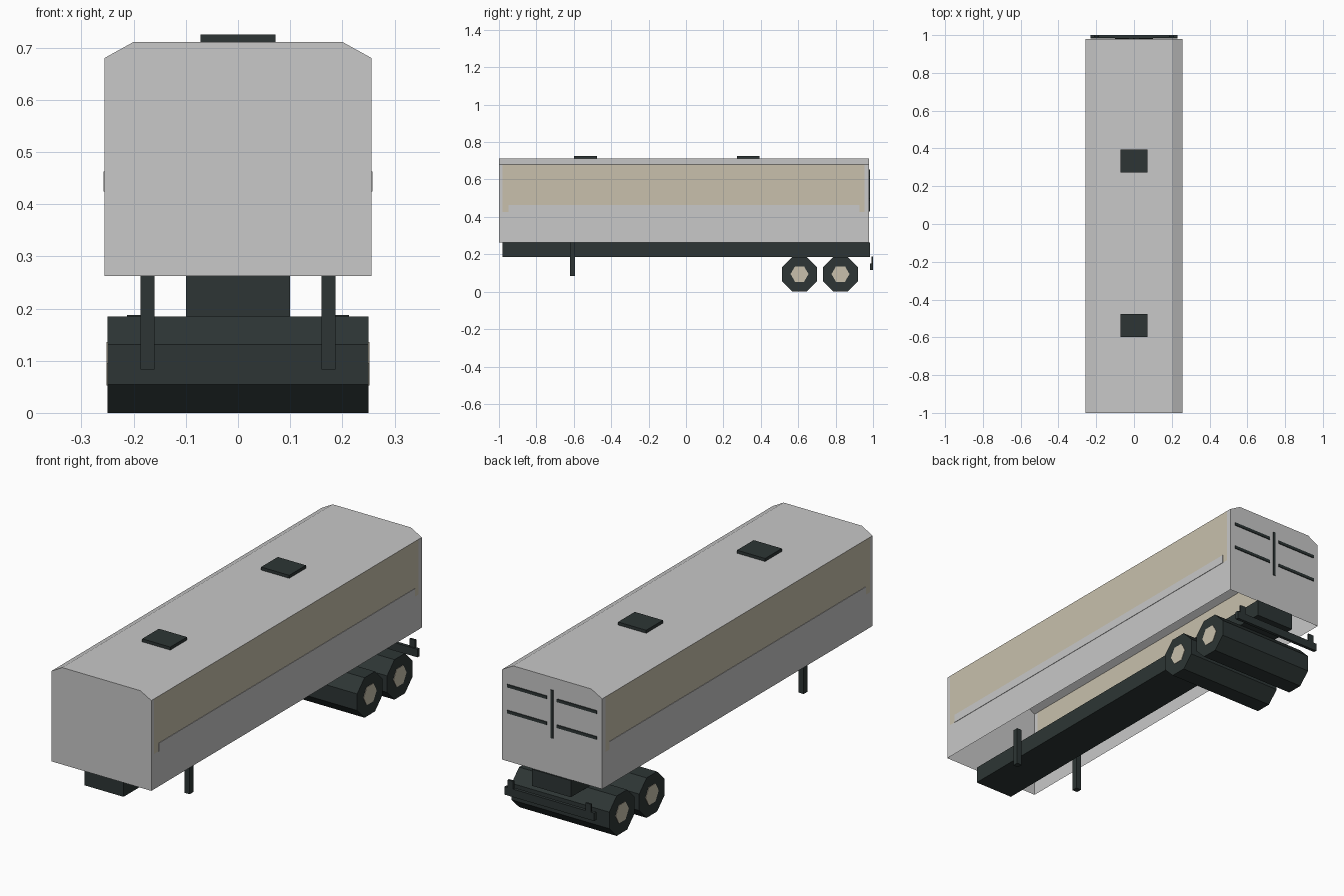
import bpy, bmesh, math
from mathutils import Matrix

if "Cube" in bpy.data.objects:
    bpy.data.objects.remove(bpy.data.objects["Cube"])


def material(name, rgb):
    m = bpy.data.materials.new(name)
    m.diffuse_color = (*rgb, 1)
    m.use_nodes = True
    m.node_tree.nodes["Principled BSDF"].inputs["Base Color"].default_value = m.diffuse_color
    return m


GREY = material("light_grey", (0.58, 0.58, 0.58))
BEIGE = material("beige", (0.578, 0.527, 0.413))
DARK = material("dark_slate", (0.026, 0.036, 0.035))


def finish(name, bm, *mats):
    me = bpy.data.meshes.new(name)
    bm.to_mesh(me)
    bm.free()
    for m in mats:
        me.materials.append(m)
    ob = bpy.data.objects.new(name, me)
    bpy.context.collection.objects.link(ob)
    return ob


def box(name, x, y, z, mat):
    """Box from (min, max) ranges."""
    bm = bmesh.new()
    size = [b - a for a, b in (x, y, z)]
    mid = [(a + b) / 2 for a, b in (x, y, z)]
    bmesh.ops.create_cube(bm, size=1, matrix=Matrix.Translation(mid) @ Matrix.Diagonal((*size, 1)))
    return finish(name, bm, mat)


def drum(name, sides, radius, half_width, y, z, turn, mat):
    """Cylinder lying along x."""
    bm = bmesh.new()
    rot = Matrix.Rotation(math.pi / 2, 4, 'Y') @ Matrix.Rotation(turn, 4, 'Z')
    bmesh.ops.create_cone(bm, cap_ends=True, segments=sides, radius1=radius, radius2=radius,
                          depth=2 * half_width, matrix=Matrix.Translation((0, y, z)) @ rot)
    return finish(name, bm, mat)


# Trailer body: chamfered shell, open underneath, beige side panels
half = [(0.256, 0.262), (0.256, 0.425), (0.256, 0.68), (0.2, 0.711)]
section = half + [(-x, z) for x, z in reversed(half)]
bm = bmesh.new()
rings = [[bm.verts.new((x, y, z)) for x, z in section] for y in (-1, -0.98, 0.955, 0.979)]
for a, b in zip(rings, rings[1:]):
    for i in range(len(section) - 1):
        bm.faces.new((a[i], b[i], b[i + 1], a[i + 1]))
bm.faces.new(rings[0])
bm.faces.new(rings[-1][::-1])
bm.normal_update()
for f in bm.faces:
    c = f.calc_center_median()
    if abs(f.normal.x) > 0.9 and c.z > 0.43 and abs(c.y) < 0.5:
        f.material_index = 1
bmesh.ops.recalc_face_normals(bm, faces=bm.faces[:])
finish("trailer_body", bm, GREY, BEIGE)

# Roof hatches
for i, y in enumerate((-0.537, 0.333)):
    box(f"roof_hatch_{i}", (-0.072, 0.072), (y - 0.061, y + 0.061), (0.708, 0.725), DARK)

# Chassis beam
box("chassis", (-0.1, 0.1), (-0.98, 0.985), (0.185, 0.262), DARK)

# Axles with full-width wheels and hubs
for i, y in enumerate((0.607, 0.826)):
    drum(f"wheel_{i}", 8, 0.0925 / math.cos(math.pi / 8), 0.25, y, 0.0925, math.pi / 8, DARK)
    drum(f"hub_{i}", 6, 0.048, 0.252, y, 0.0945, 0, BEIGE)

# Paired parts on both sides
for side, s in (("right", 1), ("left", -1)):
    def span(a, b):
        return tuple(sorted((s * a, s * b)))
    box(f"side_rail_{side}", span(0.2555, 0.258), (-0.948, 0.927), (0.424, 0.463), GREY)
    box(f"landing_leg_{side}", span(0.16, 0.187), (-0.621, -0.594), (0.083, 0.264), DARK)
    box(f"bumper_stub_{side}", span(0.185, 0.213), (0.991, 1.0), (0.15, 0.188), DARK)
    for j, z in enumerate((0.612, 0.492)):
        box(f"door_hinge_{side}_{j}", span(0.026, 0.23), (0.978, 0.983), (z - 0.007, z + 0.007), DARK)

# Rear door bar and bumper
box("door_lock_bar", (-0.006, 0.006), (0.978, 0.983), (0.43, 0.653), DARK)
box("rear_bumper", (-0.23, 0.23), (0.985, 1.0), (0.115, 0.152), DARK)
